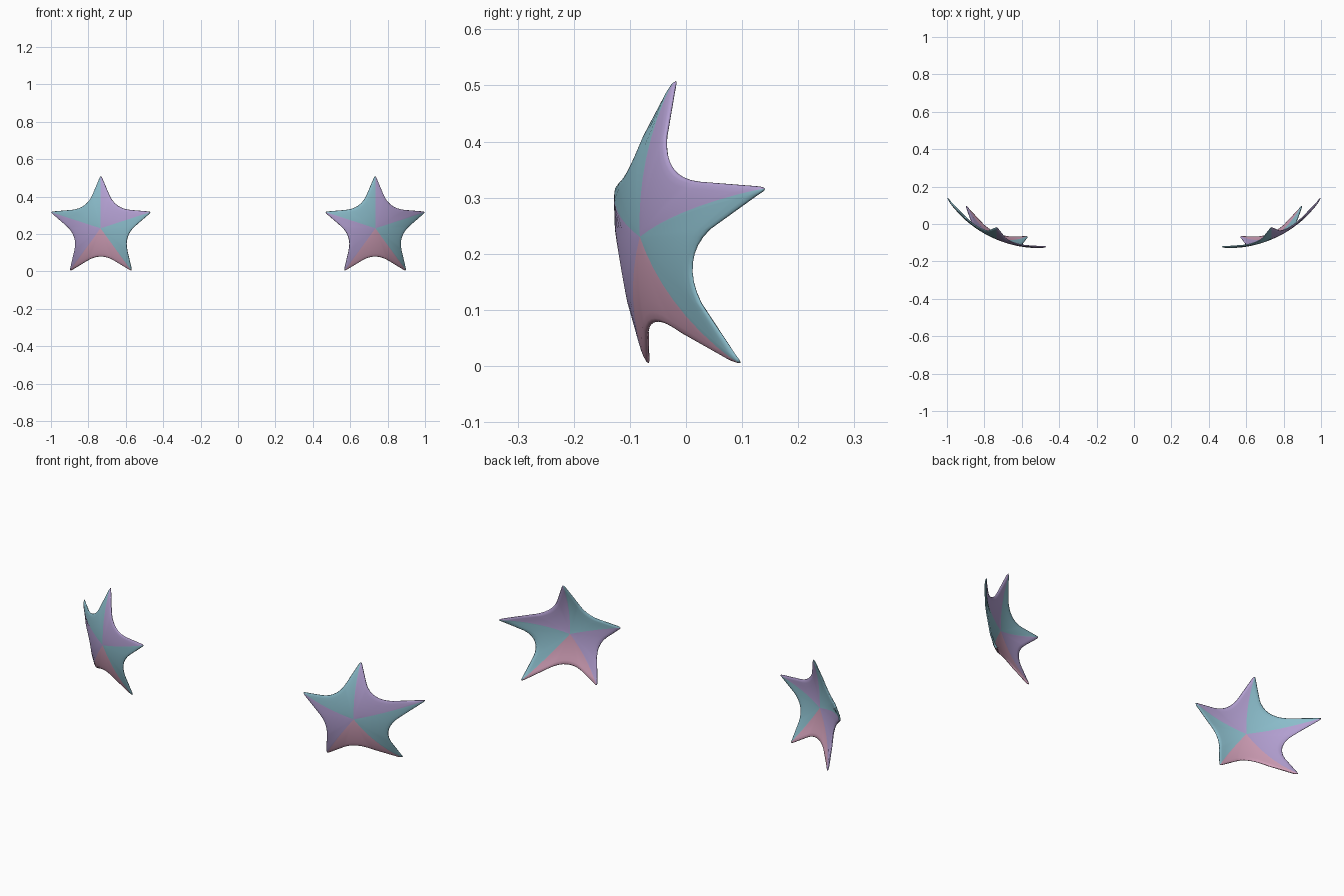
import bpy, bmesh, math
from mathutils import Vector

if "Cube" in bpy.data.objects:
    bpy.data.objects.remove(bpy.data.objects["Cube"])

TIP_R, NOTCH_R = 0.289, 0.131        # sharp star radii before rounding
CX, CZ = 0.735, 0.23                 # star centre
SPH_R, SPH_X, SPH_Y, SPH_Z = 0.61, 0.5, 0.48, 0.255   # sphere the stars wrap onto


def material(name, col):
    m = bpy.data.materials.new(name)
    m.diffuse_color = (*col, 1)
    m.use_nodes = True
    m.node_tree.nodes["Principled BSDF"].inputs["Base Color"].default_value = m.diffuse_color
    return m


teal = material("teal", (0.26, 0.51, 0.60))
purple = material("purple", (0.45, 0.35, 0.64))
pink = material("pink", (0.64, 0.35, 0.48))
WEDGES = [1, 0, 2, 1, 0]             # colour of each wedge, clockwise from the top


def corner(i):
    r = NOTCH_R if i % 2 else TIP_R
    a = i * math.pi / 5
    return Vector((r * math.sin(a), r * math.cos(a)))


def rounded(i, t):
    # quadratic curve rounding corner i
    cut = 0.42 if i % 2 else 0.10
    p = corner(i)
    a, b = p.lerp(corner(i - 1), cut), p.lerp(corner(i + 1), cut)
    return a * (1 - t) ** 2 + p * 2 * t * (1 - t) + b * t * t


# star outline with the wedge number of every segment
outline, wedge = [], []
for k in range(5):
    pts = [rounded(2 * k, 0.5 + j / 8) for j in range(5)]
    pts += [rounded(2 * k + 1, j / 8) for j in range(9)]
    pts += [rounded(2 * k + 2, j / 8) for j in range(4)]
    outline += pts
    wedge += [k] * len(pts)

# (scale, depth below the sphere) rings: front, rounded rim, back
RINGS = [(s / 8, 0) for s in range(1, 8)] + [(0.95, 0.0005), (0.985, 0.002), (1, 0.005),
         (0.98, 0.008)] + [(s / 8, 0.009) for s in range(7, 0, -1)]


def star(name, side):
    bm = bmesh.new()

    def place(p, depth):
        # project the flat star onto the sphere
        x, z = side * CX + p.x - side * SPH_X, CZ + p.y - SPH_Z
        y = -math.sqrt(SPH_R ** 2 - x * x - z * z)
        v = Vector((x, y, z)) * (1 - depth / SPH_R)
        return bm.verts.new(v + Vector((side * SPH_X, SPH_Y, SPH_Z)))

    front = place(Vector((0, 0)), 0)
    rings = [[place(p * s, d) for p in outline] for s, d in RINGS]
    back = place(Vector((0, 0)), 0.009)
    n = len(outline)
    for i in range(n):
        j = (i + 1) % n
        faces = [bm.faces.new((front, rings[0][i], rings[0][j])),
                 bm.faces.new((back, rings[-1][j], rings[-1][i]))]
        faces += [bm.faces.new((a[i], b[i], b[j], a[j])) for a, b in zip(rings, rings[1:])]
        for f in faces:
            f.material_index = WEDGES[wedge[i]]
            f.smooth = True
    bmesh.ops.recalc_face_normals(bm, faces=bm.faces)
    me = bpy.data.meshes.new(name)
    bm.to_mesh(me)
    bm.free()
    for m in (teal, purple, pink):
        me.materials.append(m)
    bpy.context.collection.objects.link(bpy.data.objects.new(name, me))


# left and right curved stars
star("left_star", -1)
star("right_star", 1)
